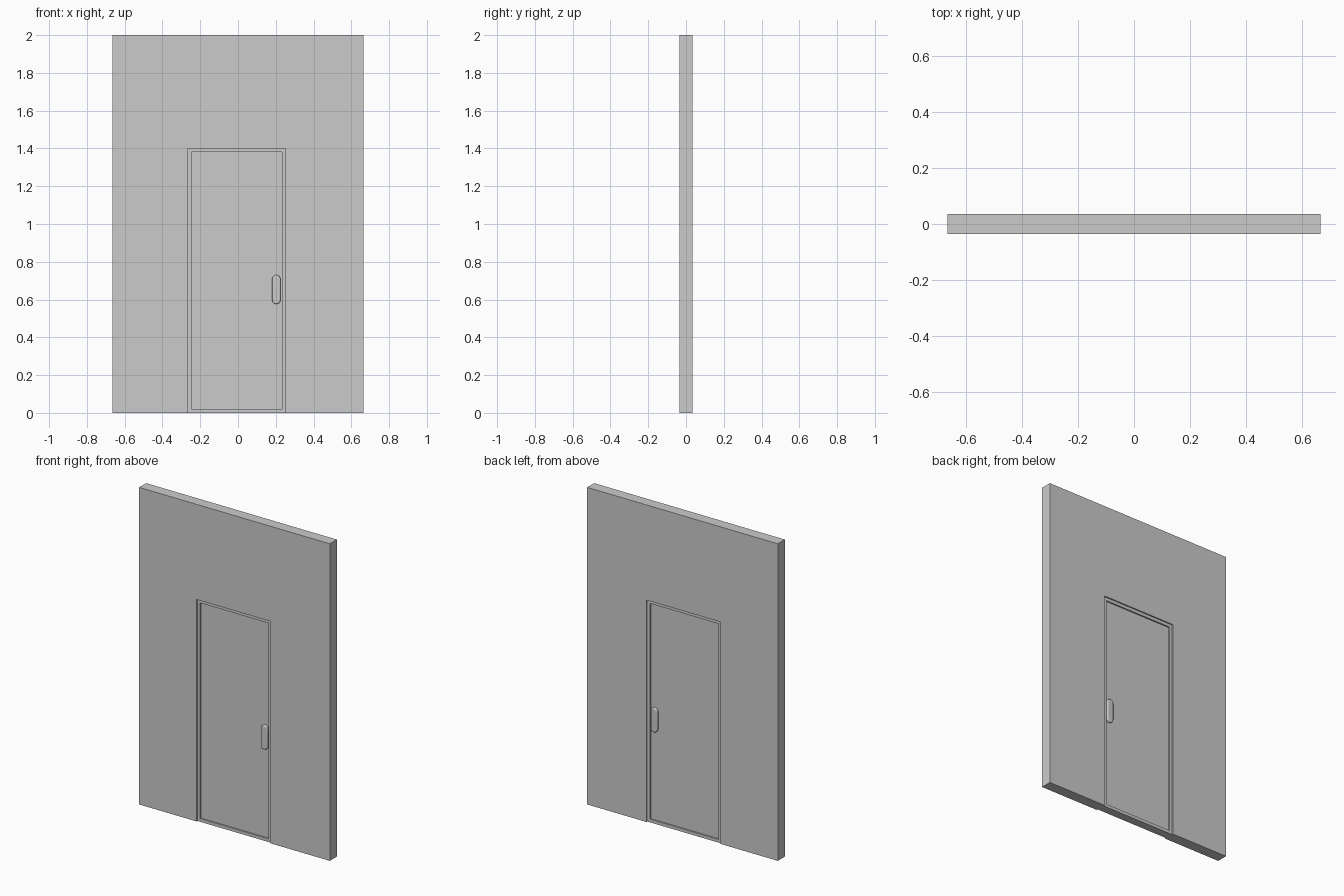
import bpy, bmesh
from math import pi, cos, sin

if "Cube" in bpy.data.objects:
    bpy.data.objects.remove(bpy.data.objects["Cube"])


def prism(name, outline, depth):
    """Extrude an x-z outline symmetrically through y."""
    bm = bmesh.new()
    face = bm.faces.new([bm.verts.new((x, -depth, z)) for x, z in outline])
    new = bmesh.ops.extrude_face_region(bm, geom=[face])["geom"]
    bmesh.ops.translate(bm, vec=(0, 2 * depth, 0),
                        verts=[v for v in new if isinstance(v, bmesh.types.BMVert)])
    bmesh.ops.recalc_face_normals(bm, faces=bm.faces)
    mesh = bpy.data.meshes.new(name)
    bm.to_mesh(mesh)
    bm.free()
    obj = bpy.data.objects.new(name, mesh)
    bpy.context.collection.objects.link(obj)
    return obj


def box(name, x0, x1, z0, z1, depth):
    return prism(name, [(x0, z0), (x1, z0), (x1, z1), (x0, z1)], depth)


W, H, T = 0.665, 2.0, 0.035        # wall half width, height, half thickness
L, R, TOP = -0.265, 0.252, 1.4     # doorway
B = 0.02                           # frame width

# Wall with doorway
prism("wall", [(-W, 0), (L, 0), (L, TOP), (R, TOP), (R, 0), (W, 0), (W, H), (-W, H)], T)

# Frame, slightly recessed into the wall
F = 0.027
box("left_jamb", L, L + B, 0, TOP, F)
box("right_jamb", R - B, R, 0, TOP, F)
box("frame_head", L + B, R - B, TOP - B, TOP, F)
box("sill", L + B, R - B, 0, B, F)

# Door leaf, recessed into the frame
D = 0.018
box("door", L + B, R - B, B, TOP - B, D)

# Rounded pull handles on both faces
cx, cz, r, straight = 0.203, 0.653, 0.022, 0.055
outline = []
for centre, start in ((cz + straight, 0), (cz - straight, pi)):
    for i in range(13):
        a = start + pi * i / 12
        outline.append((cx + r * cos(a), centre + r * sin(a)))
handle = prism("door_handles", outline, 0.033)
bevel = handle.modifiers.new("soft_edge", "BEVEL")
bevel.width, bevel.segments = 0.006, 3
bevel.limit_method, bevel.angle_limit = "ANGLE", pi / 4
bpy.context.view_layer.objects.active = handle
handle.select_set(True)
bpy.ops.object.shade_smooth_by_angle()
